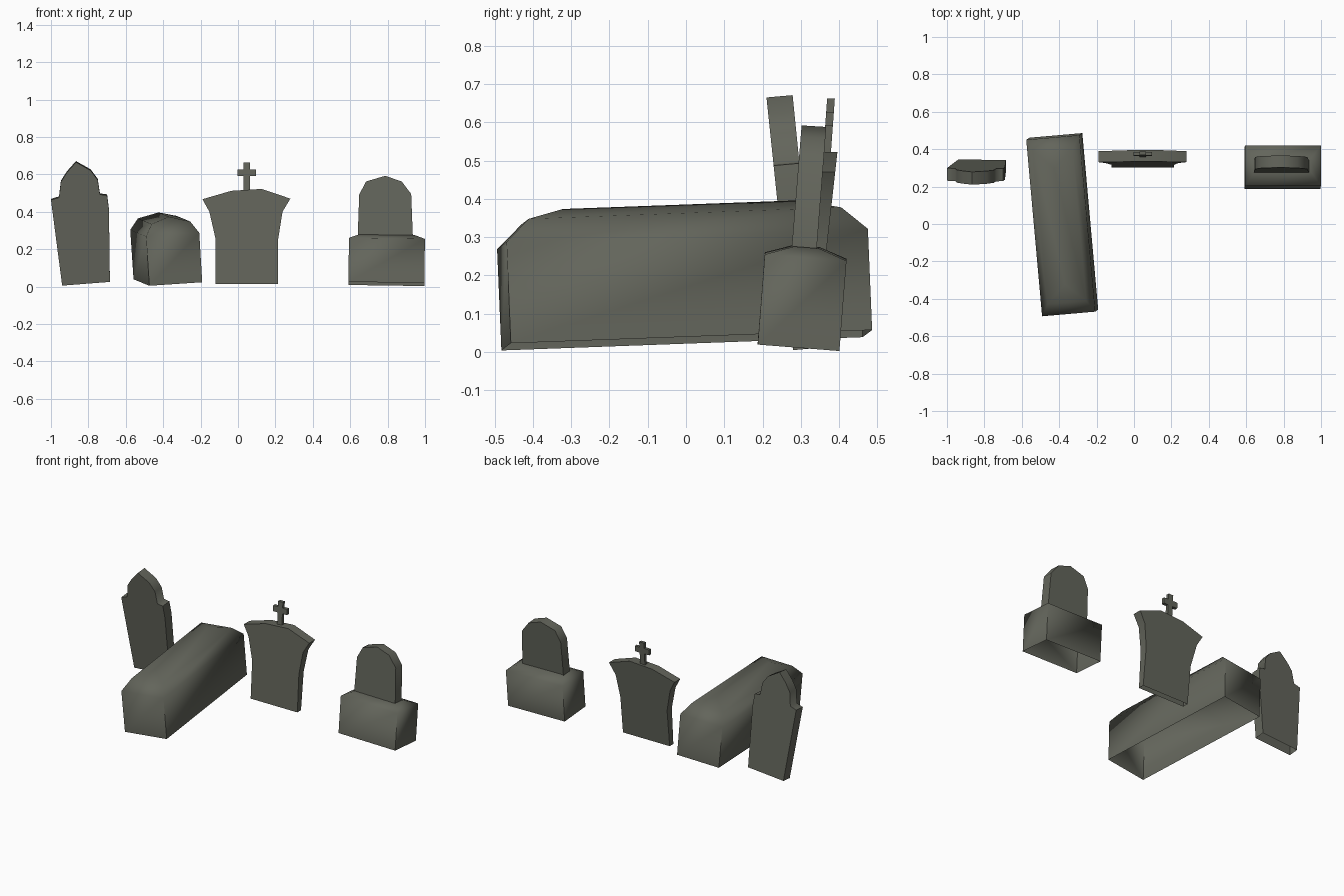
import bpy, bmesh
from math import radians
from mathutils import Euler, Matrix, Vector

cube = bpy.data.objects.get("Cube")
if cube:
    bpy.data.objects.remove(cube, do_unlink=True)

COLOUR = (0.125, 0.13, 0.105, 1)
stone = bpy.data.materials.new("mossy grey stone")
stone.use_nodes = True
stone.diffuse_color = COLOUR
stone.node_tree.nodes["Principled BSDF"].inputs["Base Color"].default_value = COLOUR


def finish(name, bm, matrix=Matrix()):
    """Turn a bmesh into a stone object with outward normals."""
    bmesh.ops.remove_doubles(bm, verts=bm.verts, dist=0.0005)
    bmesh.ops.recalc_face_normals(bm, faces=bm.faces)
    bm.transform(matrix)
    mesh = bpy.data.meshes.new(name)
    bm.to_mesh(mesh)
    bm.free()
    mesh.materials.append(stone)
    obj = bpy.data.objects.new(name, mesh)
    bpy.context.collection.objects.link(obj)
    bpy.ops.object.select_all(action='DESELECT')
    obj.select_set(True)
    bpy.context.view_layer.objects.active = obj
    bpy.ops.object.shade_smooth_by_angle(angle=radians(75))
    return obj


def slab(name, outline, front, back, rise=0.0):
    """Leaning slab from an x-z outline; front and back are (y at ground, lean).
    The first two outline points are the open bottom edge."""
    bm = bmesh.new()
    a = [bm.verts.new((x, front[0] + front[1] * z, z)) for x, z in outline]
    b = [bm.verts.new((x, back[0] + back[1] * z, z + rise)) for x, z in outline]
    bm.faces.new(a)
    bm.faces.new(b[::-1])
    n = len(outline)
    for i in range(1, n):
        j = (i + 1) % n
        bm.faces.new((a[i], b[i], b[j], a[j]))
    return finish(name, bm)


def stacked(name, rings, location, angles, cap=False):
    """Rectangular rings (half x, half y, z) joined upwards, open underneath."""
    bm = bmesh.new()
    loops = [[bm.verts.new((sx * hx, sy * hy, z))
              for sx, sy in ((-1, -1), (1, -1), (1, 1), (-1, 1))]
             for hx, hy, z in rings]
    for low, high in zip(loops, loops[1:]):
        for i in range(4):
            j = (i + 1) % 4
            bm.faces.new((low[i], low[j], high[j], high[i]))
    if cap:
        bm.faces.new(loops[-1])
    turn = Euler([radians(a) for a in angles]).to_matrix().to_4x4()
    return finish(name, bm, Matrix.Translation(Vector(location)) @ turn)


# Pointed gravestone, leaning forward
slab("pointed_gravestone",
     [(-0.94, 0.005), (-0.685, 0.025), (-0.69, 0.41), (-0.70, 0.487),
      (-0.738, 0.492), (-0.75, 0.57), (-0.787, 0.62), (-0.866, 0.665),
      (-0.915, 0.61), (-0.947, 0.56), (-0.957, 0.476), (-1.0, 0.463)],
     (0.28, -0.105), (0.345, -0.1), 0.006)

# Long tomb with a hipped, rounded lid
stacked("tomb",
        [(0.142, 0.474, 0), (0.143, 0.474, 0.265), (0.104, 0.41, 0.326),
         (0, 0.31, 0.355)],
        (-0.375, 0.002, 0.031), (2.1, -3.8, 5))

# Flared headstone, leaning back
slab("flared_headstone",
     [(-0.12, 0.015), (0.215, 0.015), (0.215, 0.255), (0.238, 0.40),
      (0.28, 0.47), (0.127, 0.522), (-0.035, 0.512), (-0.19, 0.467),
      (-0.153, 0.40), (-0.12, 0.255)],
     (0.30, 0.065), (0.337, 0.112))

# Cross on the flared headstone
slab("headstone_cross",
     [(0.03, 0.51), (0.064, 0.51), (0.064, 0.59), (0.096, 0.59),
      (0.096, 0.626), (0.064, 0.626), (0.064, 0.662), (0.03, 0.662),
      (0.03, 0.626), (-0.004, 0.626), (-0.004, 0.59), (0.03, 0.59)],
     (0.321, 0.072), (0.341, 0.072))

# Plinth with a shallow sloping top
stacked("plinth",
        [(0.203, 0.107, 0), (0.203, 0.107, 0.236), (0.147, 0.033, 0.262)],
        (0.793, 0.294, 0.014), (-4.5, 0.8, 0), cap=True)

# Rounded headstone on the plinth
slab("rounded_headstone",
     [(0.64, 0.265), (0.935, 0.262), (0.926, 0.495), (0.875, 0.562),
      (0.787, 0.592), (0.685, 0.562), (0.648, 0.492)],
     (0.254, 0.081), (0.32, 0.078), -0.004)
